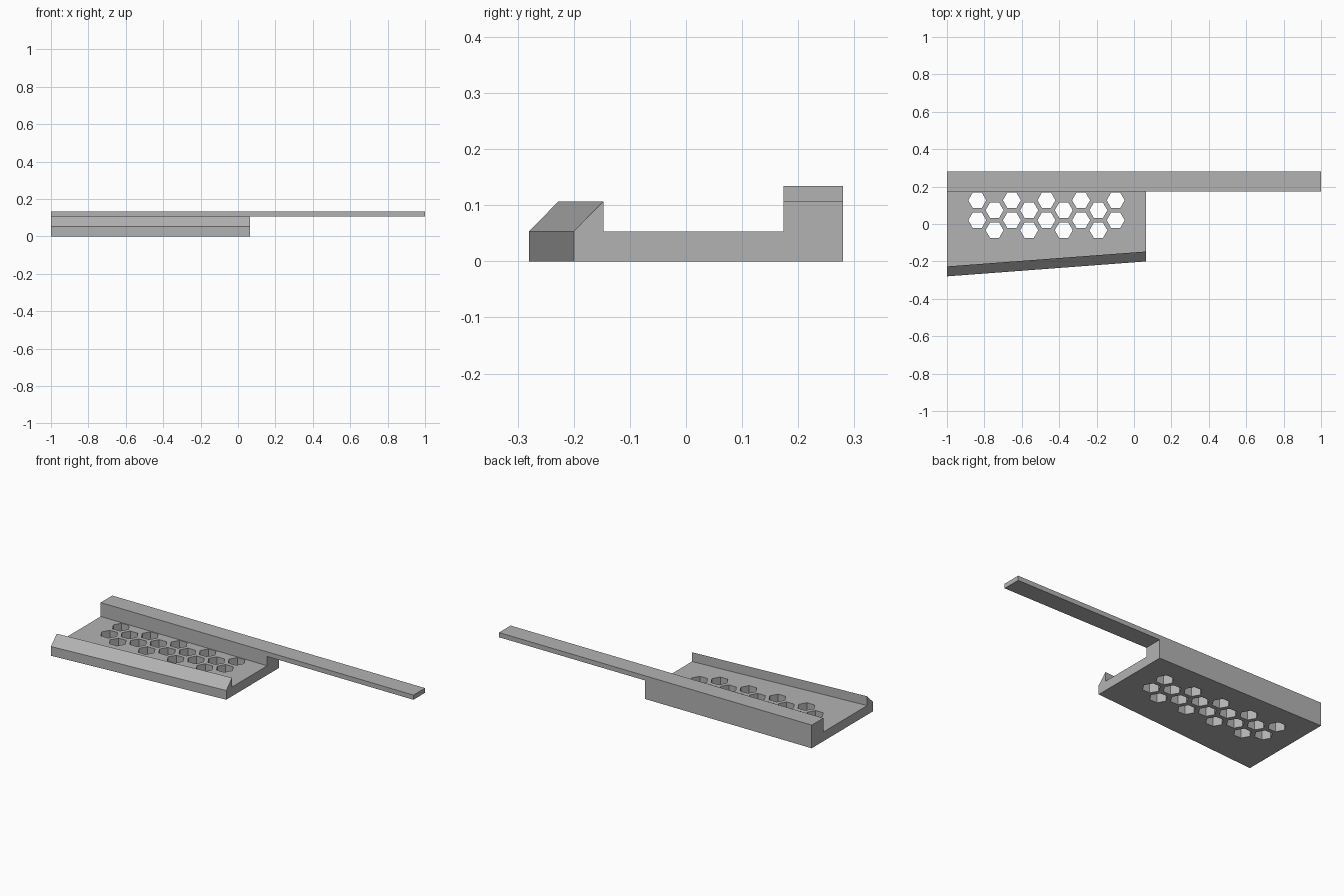
import bpy
import bmesh
from math import cos, sin, pi

cube = bpy.data.objects.get("Cube")
if cube:
    bpy.data.objects.remove(cube, do_unlink=True)

gray = bpy.data.materials.new("plain gray")
gray.use_nodes = True
COLOR = (0.45, 0.45, 0.45, 1)
gray.diffuse_color = COLOR
gray.node_tree.nodes["Principled BSDF"].inputs["Base Color"].default_value = COLOR

LEFT, TRAY_END, TIP = -1.0, 0.065, 1.0
BACK, RAIL_FRONT = 0.28, 0.174
FLOOR, LIP, TOP = 0.0535, 0.107, 0.134


def prism(bm, start, end):
    """Solid between two matching outlines."""
    a = [bm.verts.new(p) for p in start]
    b = [bm.verts.new(p) for p in end]
    bm.faces.new(a)
    bm.faces.new(b[::-1])
    for i in range(len(a)):
        j = (i + 1) % len(a)
        bm.faces.new((a[j], a[i], b[i], b[j]))


def make_object(name, bm):
    bmesh.ops.recalc_face_normals(bm, faces=bm.faces[:])
    mesh = bpy.data.meshes.new(name)
    bm.to_mesh(mesh)
    bm.free()
    mesh.materials.append(gray)
    obj = bpy.data.objects.new(name, mesh)
    bpy.context.collection.objects.link(obj)
    return obj


def combine(target, tool, operation):
    """Apply a boolean and discard its helper."""
    tool.hide_render = True
    mod = target.modifiers.new(operation.lower(), 'BOOLEAN')
    mod.operation = operation
    mod.solver = 'EXACT'
    mod.object = tool
    bpy.context.view_layer.objects.active = target
    bpy.ops.object.modifier_apply(modifier=mod.name)
    bpy.data.objects.remove(tool, do_unlink=True)


def section(x, front):
    """Tray cross-section with a bevelled front lip and a tall back rail."""
    lip_back = front + 0.053
    outline = [(front, 0), (front, FLOOR), (lip_back, LIP), (lip_back, FLOOR),
               (RAIL_FRONT, FLOOR), (RAIL_FRONT, TOP), (BACK, TOP), (BACK, 0)]
    return [(x, y, z) for y, z in outline]


# Tray, tapering towards its open end
bm = bmesh.new()
prism(bm, section(LEFT, -0.28), section(TRAY_END, -0.20))
tray = make_object("perforated_tray", bm)

# Long arm continuing the top of the back rail
bm = bmesh.new()
arm = [(RAIL_FRONT, LIP), (RAIL_FRONT, TOP), (BACK, TOP), (BACK, LIP)]
prism(bm, [(TRAY_END - 0.1, y, z) for y, z in arm], [(TIP, y, z) for y, z in arm])
combine(tray, make_object("rail_arm", bm), 'UNION')

# Staggered hexagonal holes through the floor
bm = bmesh.new()
for column in range(9):
    for row in range(2):
        cx = -0.838 + column * 0.0925
        cy = 0.127 - row * 0.107 - (column % 2) * 0.0535
        ring = [(cx + 0.048 * cos(k * pi / 3), cy + 0.048 * sin(k * pi / 3))
                for k in range(6)]
        prism(bm, [(x, y, -0.05) for x, y in ring], [(x, y, 0.08) for x, y in ring])
combine(tray, make_object("hole_cutter", bm), 'DIFFERENCE')
